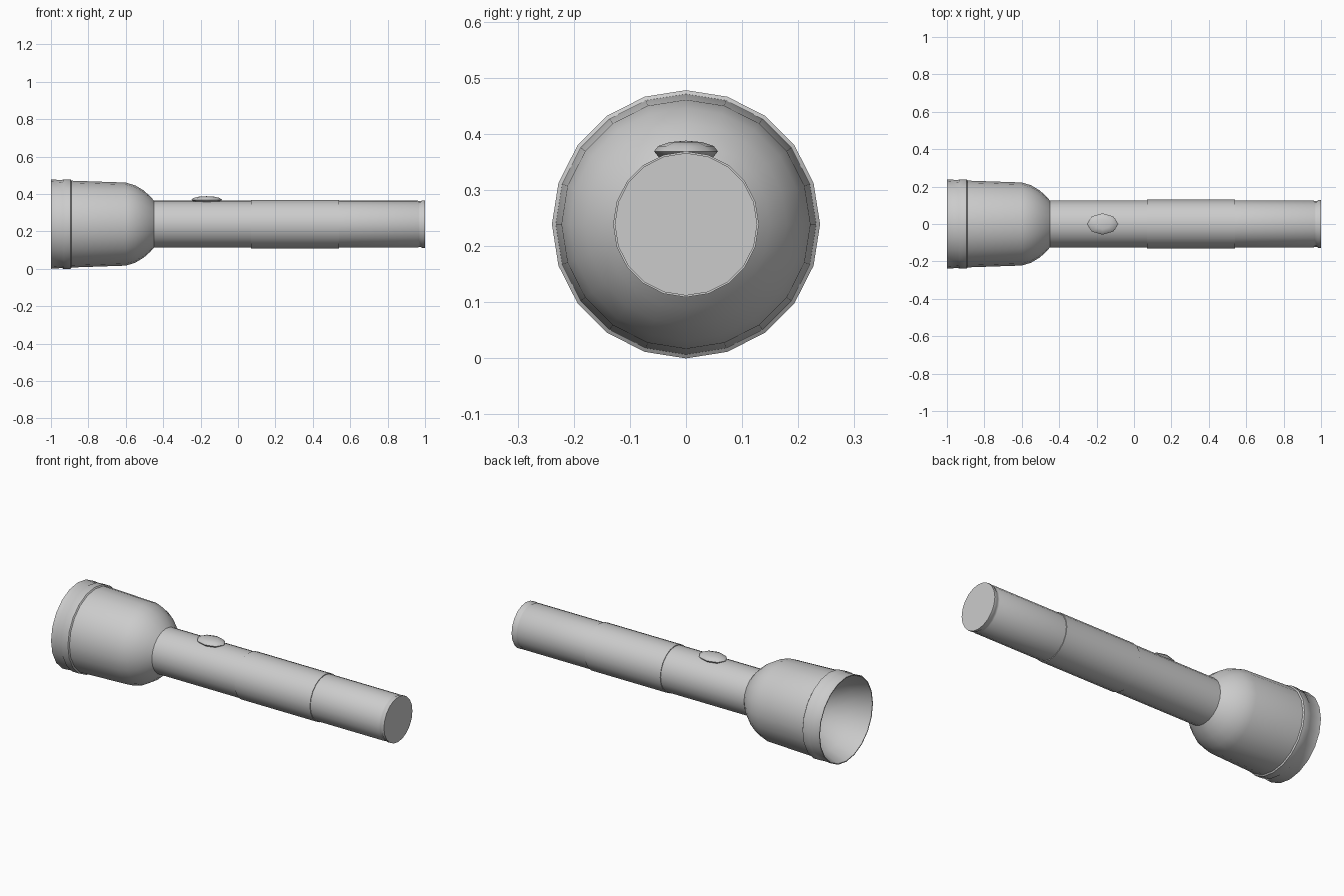
import bpy, bmesh, math

if "Cube" in bpy.data.objects:
    bpy.data.objects.remove(bpy.data.objects["Cube"])

SIDES = 20
AXIS_Z = 0.239


def lathe(name, profile, cap_start=False, cap_end=False, angle=40):
    """Revolve (x, radius) points around the long axis."""
    bm = bmesh.new()
    rings = []
    for x, r in profile:
        if r == 0:
            rings.append([bm.verts.new((x, 0, AXIS_Z))] * SIDES)
            continue
        rings.append([bm.verts.new((x, r * math.sin(2 * math.pi * i / SIDES),
                                    AXIS_Z + r * math.cos(2 * math.pi * i / SIDES)))
                      for i in range(SIDES)])
    for a, b in zip(rings, rings[1:]):
        for i in range(SIDES):
            j = (i + 1) % SIDES
            bm.faces.new(list(dict.fromkeys((a[i], a[j], b[j], b[i]))))
    if cap_start:
        bm.faces.new(rings[0])
    if cap_end:
        bm.faces.new(rings[-1])
    bmesh.ops.recalc_face_normals(bm, faces=bm.faces)
    return finish(name, bm, angle)


def finish(name, bm, angle):
    mesh = bpy.data.meshes.new(name)
    bm.to_mesh(mesh)
    bm.free()
    ob = bpy.data.objects.new(name, mesh)
    bpy.context.collection.objects.link(ob)
    bpy.ops.object.select_all(action='DESELECT')
    ob.select_set(True)
    bpy.context.view_layer.objects.active = ob
    bpy.ops.object.shade_smooth_by_angle(angle=math.radians(angle))
    return ob


# Lamp head: concave reflector, thin rim, raised ring and rounded shoulder
lathe("lamp_head", [
    (-0.72, 0), (-0.74, 0.07), (-0.81, 0.14), (-0.90, 0.198), (-1.0, 0.234),
    (-1.0, 0.239), (-0.94, 0.235), (-0.935, 0.239), (-0.895, 0.239), (-0.89, 0.232),
    (-0.60, 0.222), (-0.55, 0.207), (-0.505, 0.180), (-0.47, 0.149),
    (-0.45, 0.126)], angle=50)

# Handle tube with tail cap groove
lathe("handle_tube", [
    (-0.46, 0.126), (0.07, 0.126), (0.54, 0.126), (0.96, 0.126),
    (0.966, 0.123), (0.978, 0.123), (0.984, 0.127), (1.0, 0.127)],
    cap_start=True, cap_end=True)

# Slightly raised grip sleeve
lathe("grip_sleeve", [(0.07, 0.125), (0.07, 0.130), (0.54, 0.130), (0.54, 0.125)])

# Switch button: flattened low-poly dome on top of the handle
bm = bmesh.new()
bmesh.ops.create_uvsphere(bm, u_segments=8, v_segments=6, radius=1)
bmesh.ops.scale(bm, vec=(0.082, 0.057, 0.019), verts=bm.verts)
bmesh.ops.translate(bm, vec=(-0.168, 0, 0.369), verts=bm.verts)
finish("switch_button", bm, 50)
